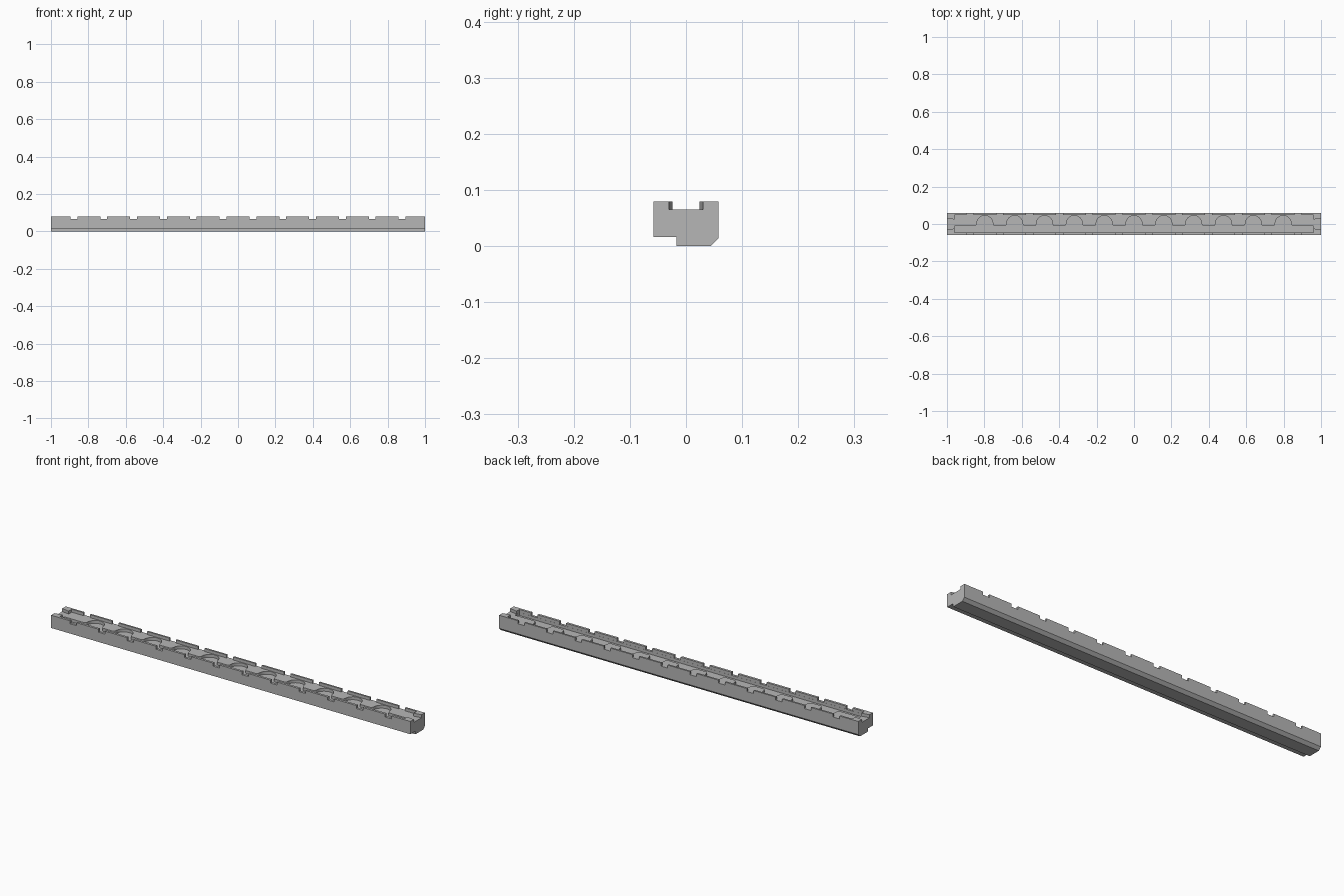
import bpy, bmesh, math
from mathutils import Vector

if "Cube" in bpy.data.objects:
    bpy.data.objects.remove(bpy.data.objects["Cube"])

HALF = 1.0          # half length of the bar
PITCH = 0.1595      # spacing of notches and scallops
FLOOR = 0.065       # channel floor height
TROUGH = 0.05       # trough floor height

grey = bpy.data.materials.new("plain grey")
grey.diffuse_color = (0.47, 0.47, 0.47, 1)
grey.use_nodes = True
grey.node_tree.nodes["Principled BSDF"].inputs["Base Color"].default_value = grey.diffuse_color


def prism(name, points, direction):
    """Extrude a closed 3D outline along a direction."""
    bm = bmesh.new()
    face = bm.faces.new([bm.verts.new(p) for p in points])
    ext = bmesh.ops.extrude_face_region(bm, geom=[face])
    moved = [v for v in ext["geom"] if isinstance(v, bmesh.types.BMVert)]
    bmesh.ops.translate(bm, verts=moved, vec=Vector(direction))
    bmesh.ops.recalc_face_normals(bm, faces=bm.faces[:])
    mesh = bpy.data.meshes.new(name)
    bm.to_mesh(mesh)
    bm.free()
    mesh.materials.append(grey)
    obj = bpy.data.objects.new(name, mesh)
    bpy.context.collection.objects.link(obj)
    return obj


def cut(body, cutter):
    """Subtract a cutter, then hide it."""
    mod = body.modifiers.new(cutter.name, "BOOLEAN")
    mod.operation = "DIFFERENCE"
    mod.solver = "EXACT"
    mod.object = cutter
    bpy.context.view_layer.objects.active = body
    bpy.ops.object.modifier_apply(modifier=mod.name)
    bpy.data.objects.remove(cutter)


# Bar: stepped and chamfered section swept along x
section = [(-0.058, 0.016), (-0.017, 0.016), (-0.017, 0), (0.044, 0),
           (0.058, 0.014), (0.058, 0.08), (-0.058, 0.08)]
bar = prism("rail_bar", [(-HALF, y, z) for y, z in section], (2 * HALF, 0, 0))

# Channel outline: flared mouths, thin side walls, notches through both walls
notches = [(i - 5.5) * PITCH for i in range(12)]
NW = 0.018


def channel_side(wall, sign):
    pts = [(-1.02, 0.034), (-0.96, 0.024), (-0.96, wall)]
    for x in notches:
        pts += [(x - NW, wall), (x - NW, 0.08), (x + NW, 0.08), (x + NW, wall)]
    pts += [(0.96, wall), (0.96, 0.024), (1.02, 0.034)]
    return [(x, sign * y, FLOOR) for x, y in pts]


outline = channel_side(0.046, -1) + channel_side(0.049, 1)[::-1]
cut(bar, prism("channel_cutter", outline, (0, 0, 0.05)))

# Trough along the front wall with round scallops reaching toward the back
LOW, R, F = -0.011, 0.043, 0.013
wave = [(-0.9595, -0.0455), (-0.9595, LOW)]
for i in range(-5, 6):
    cx = i * PITCH
    cy = LOW + F
    for k in range(5):      # left fillet
        a = math.radians(-90 + 90 * k / 4)
        wave.append((cx - R - F + F * math.cos(math.radians(90 - 90 * k / 4)),
                     cy - F * (1 - math.sin(math.radians(90 * k / 4))) if k == 4
                     else cy - F + F * (1 - math.cos(math.radians(90 * k / 4)))))
    for k in range(1, 16):  # round crown
        a = math.pi * (1 - k / 16)
        wave.append((cx + R * math.cos(a), cy + R * math.sin(a)))
    for k in range(5):      # right fillet
        a = math.radians(90 * k / 4)
        wave.append((cx + R + F - F * math.cos(a), cy - F * math.sin(a)))
wave += [(0.9595, LOW), (0.9595, -0.0455)]
cut(bar, prism("trough_cutter", [(x, y, TROUGH) for x, y in wave], (0, 0, 0.05)))

# Smooth the scallop curves, keep all other edges crisp
bpy.ops.object.select_all(action="DESELECT")
bar.select_set(True)
bpy.context.view_layer.objects.active = bar
bpy.ops.object.shade_smooth_by_angle(angle=math.radians(30))
